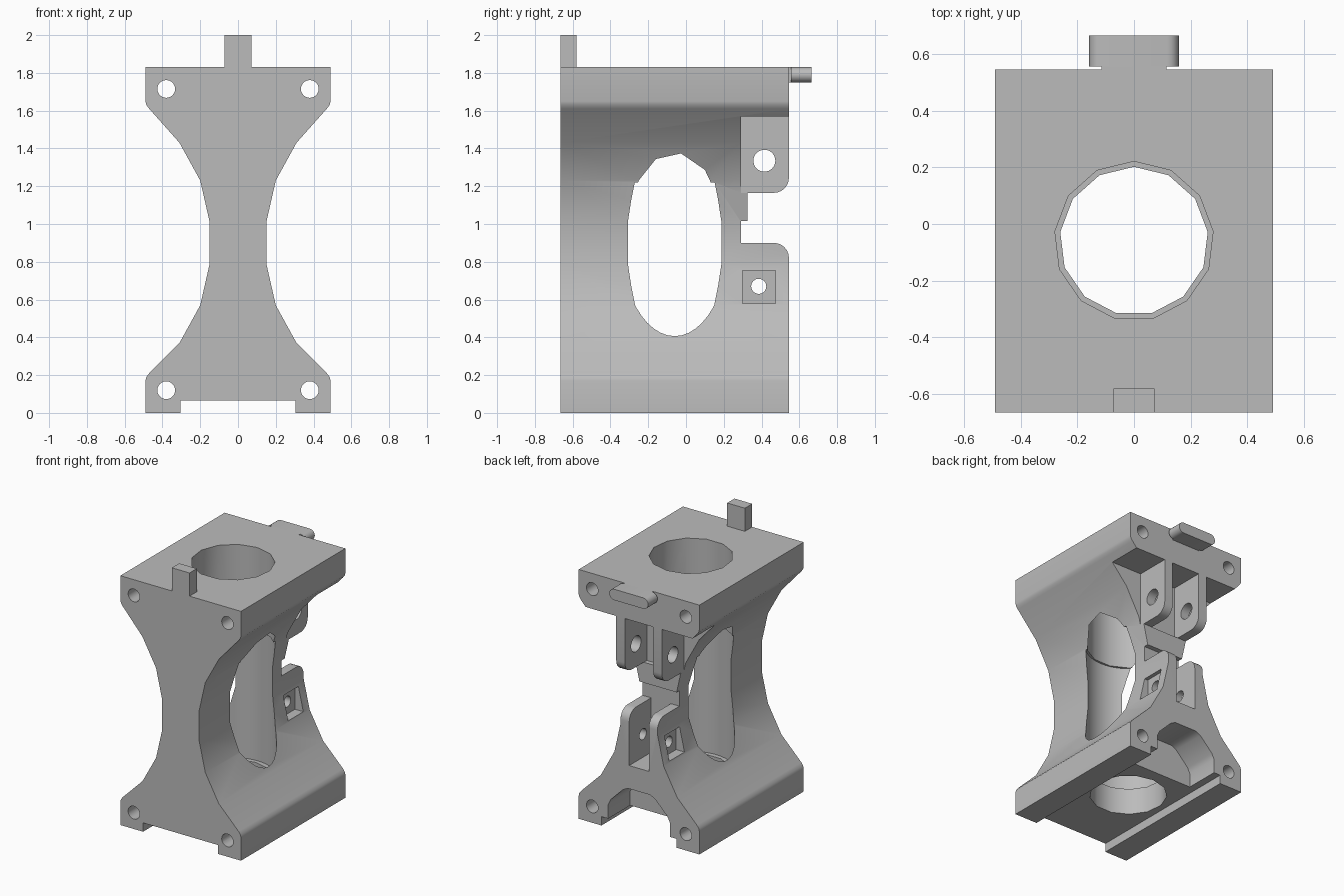
import bpy, bmesh, math
from mathutils import Vector

cube = bpy.data.objects.get("Cube")
if cube:
    bpy.data.objects.remove(cube, do_unlink=True)

grey = bpy.data.materials.new("plain grey")
grey.use_nodes = True
grey.diffuse_color = (0.5, 0.5, 0.5, 1)
grey.node_tree.nodes["Principled BSDF"].inputs["Base Color"].default_value = (0.5, 0.5, 0.5, 1)


def prism(name, pts, axis, lo, hi):
    """Extrude a 2D outline along one axis."""
    place = {"x": lambda p, d: (d, p[0], p[1]),
             "y": lambda p, d: (p[0], d, p[1]),
             "z": lambda p, d: (p[0], p[1], d)}[axis]
    bm = bmesh.new()
    face = bm.faces.new([bm.verts.new(place(p, lo)) for p in pts])
    out = bmesh.ops.extrude_face_region(bm, geom=[face])
    verts = [v for v in out["geom"] if isinstance(v, bmesh.types.BMVert)]
    bmesh.ops.translate(bm, verts=verts, vec=Vector(place((0, 0), hi - lo)))
    bmesh.ops.recalc_face_normals(bm, faces=bm.faces)
    mesh = bpy.data.meshes.new(name)
    bm.to_mesh(mesh)
    bm.free()
    mesh.materials.append(grey)
    ob = bpy.data.objects.new(name, mesh)
    bpy.context.scene.collection.objects.link(ob)
    return ob


def rect(a0, a1, b0, b1):
    return [(a0, b0), (a1, b0), (a1, b1), (a0, b1)]


def arc(cx, cy, r, start, end, n):
    angles = [math.radians(start + (end - start) * i / n) for i in range(n + 1)]
    return [(cx + r * math.cos(a), cy + r * math.sin(a)) for a in angles]


def circle(cx, cy, r, n=32):
    return arc(cx, cy, r, 90, 450, n)[:-1]


def activate(ob):
    bpy.ops.object.select_all(action="DESELECT")
    ob.select_set(True)
    bpy.context.view_layer.objects.active = ob


def cut(ob, pts, axis, lo, hi):
    cutter = prism("cutter", pts, axis, lo, hi)
    cutter.hide_render = True
    mod = ob.modifiers.new("cut", "BOOLEAN")
    mod.operation = "DIFFERENCE"
    mod.solver = "EXACT"
    mod.object = cutter
    activate(ob)
    bpy.ops.object.modifier_apply(modifier=mod.name)
    bpy.data.objects.remove(cutter, do_unlink=True)


def finish(ob):
    activate(ob)
    bpy.ops.object.shade_smooth_by_angle(angle=math.radians(30))


FRONT, BACK, TOP, STEP = -0.665, 0.545, 1.83, 0.29

# Waisted body
half = [(0.49, 0), (0.49, 0.17), (0.485, 0.19), (0.47, 0.21), (0.31, 0.37), (0.2, 0.57),
        (0.15, 0.79), (0.15, 1.01), (0.2, 1.23), (0.31, 1.43), (0.47, 1.61),
        (0.485, 1.63), (0.49, 1.65), (0.49, TOP)]
body = prism("waisted_body", half + [(-x, z) for x, z in reversed(half)], "y", FRONT, BACK)

# Channel along the underside
cut(body, rect(-0.305, 0.305, -0.1, 0.065), "y", -1, 1)
# Vertical bore, in three steps
cut(body, circle(0, -0.06, 0.29, 48), "z", 0.26, 1.22)
cut(body, circle(0, -0.06, 0.281, 13), "z", 1.2, 2)
cut(body, circle(0, -0.06, 0.262, 13), "z", -0.1, 0.3)
# Gap at the back, with a small ledge and rounded lower lugs
gap = [(0.7, 1.57), (STEP, 1.57), (STEP, 1.165), (0.325, 1.165), (0.325, 1.015),
       (STEP, 1.015), (STEP, 0.9)] + arc(0.465, 0.82, 0.08, 90, 0, 6) + [(0.7, 0.82)]
cut(body, gap, "x", -1, 1)
# Slot between the lower lugs
cut(body, rect(-0.08, 0.08, 0.5, 0.95), "y", STEP, 1)
# Arched pocket low on the back
arch = [(-0.25, 0), (0.25, 0), (0.25, 0.17), (0.23, 0.21), (0.13, 0.31), (0.09, 0.33)]
cut(body, arch + [(-x, z) for x, z in reversed(arch[2:])], "y", STEP, 1)
# Corner bolt holes
for x in (-0.38, 0.38):
    for z in (0.12, 1.715):
        cut(body, circle(x, z, 0.047, 24), "y", -1, 1)
# Lower pivot hole with a square nut recess on each side
cut(body, circle(0.385, 0.67, 0.04, 24), "x", -1, 1)
for side in (-1, 1):
    lo, hi = sorted((side * 0.13, side * 0.4))
    cut(body, rect(0.3, 0.475, 0.58, 0.755), "x", lo, hi)
finish(body)

# Upper lugs hanging from the head
lug = [(0.285, 1.575), (0.285, 1.165)] + arc(0.465, 1.245, 0.08, -90, 0, 6) + [(BACK, 1.575)]
for side, name in ((1, "left_upper_lug"), (-1, "right_upper_lug")):
    lo, hi = sorted((side * 0.115, side * 0.185))
    ob = prism(name, lug, "x", lo, hi)
    cut(ob, circle(0.415, 1.335, 0.058), "x", -1, 1)
    finish(ob)

# Front top peg
finish(prism("front_peg", rect(-0.072, 0.072, TOP - 0.01, 2), "y", FRONT, -0.58))

# Rounded back tab on a narrower neck
r = 0.04
tab = arc(0.158 - r, TOP - r, r, -90, 90, 10) + arc(r - 0.158, TOP - r, r, 90, 270, 10)
finish(prism("back_tab", tab, "y", 0.556, 0.665))
finish(prism("back_tab_neck", rect(-0.115, 0.115, TOP - 2 * r, TOP), "y", 0.54, 0.558))
